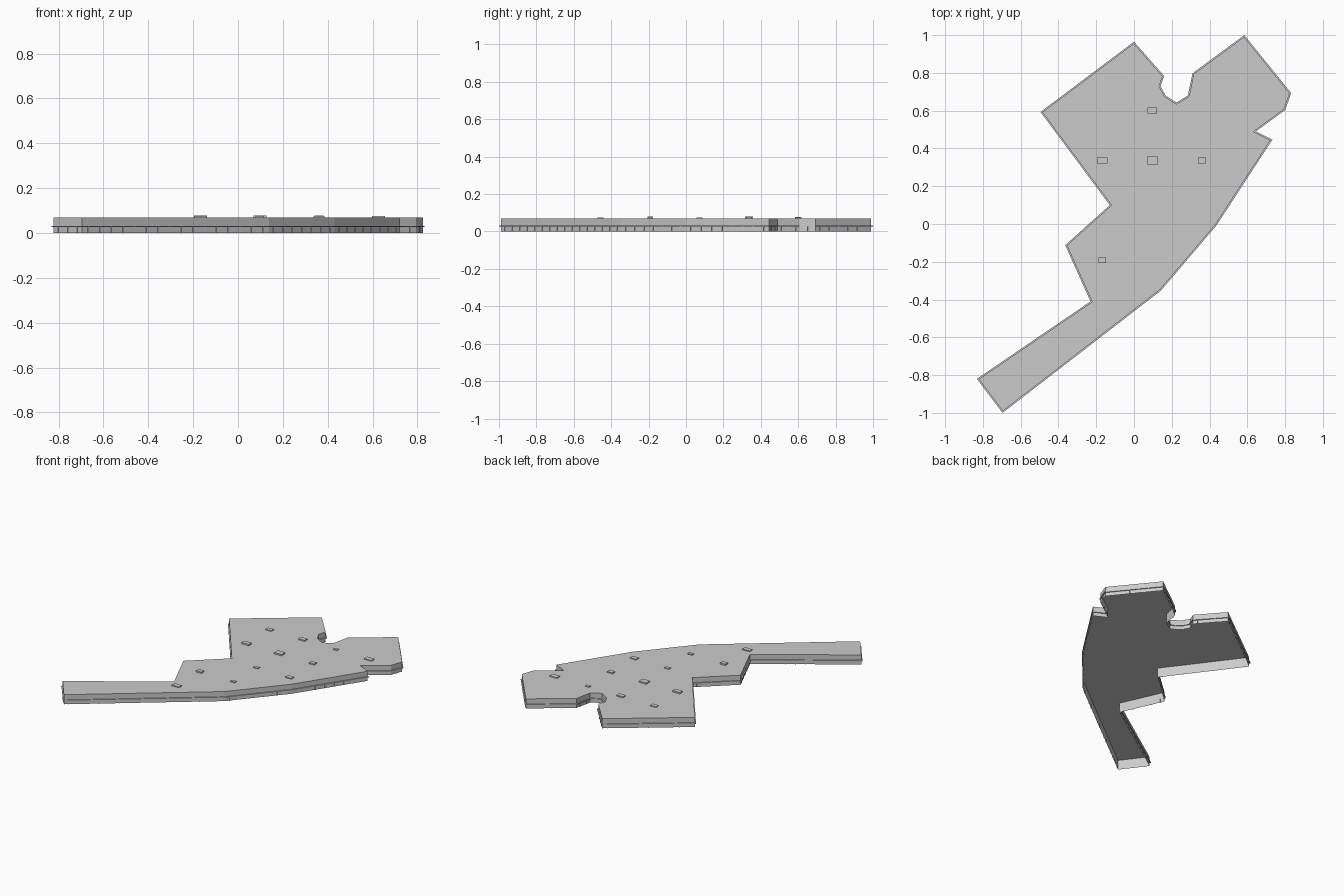
import bpy
import bmesh
import math
from mathutils import Vector

if "Cube" in bpy.data.objects:
    bpy.data.objects.remove(bpy.data.objects["Cube"])

ROOF, LEDGE_LOW, LEDGE_TOP = 0.069, 0.026, 0.032
INSET = 0.007

# Footprint at the ledge edge, clockwise from the north tip
EDGE = [Vector(p) for p in [
    (0.0, 0.965), (0.16, 0.783), (0.14, 0.73), (0.167, 0.68), (0.225, 0.643),
    (0.285, 0.68), (0.31, 0.798), (0.584, 1.0), (0.832, 0.693), (0.80, 0.603),
    (0.645, 0.49), (0.732, 0.446), (0.437, -0.007), (0.142, -0.353),
    (-0.696, -1.0), (-0.832, -0.82), (-0.23, -0.41), (-0.364, -0.112),
    (-0.128, 0.10), (-0.495, 0.593)]]
EDGE.reverse()


def outward(a, b):
    d = (b - a).normalized()
    return Vector((d.y, -d.x))


def inset(pts, dist):
    out = []
    for i, p in enumerate(pts):
        n1 = outward(pts[i - 1], p)
        n2 = outward(p, pts[(i + 1) % len(pts)])
        out.append(p - (n1 + n2) * dist / (1 + n1.dot(n2)))
    return out


def ring(bm, pts, z):
    return [bm.verts.new((p.x, p.y, z)) for p in pts]


def bridge(bm, low, high):
    n = len(low)
    for i in range(n):
        j = (i + 1) % n
        bm.faces.new((low[i], low[j], high[j], high[i]))


def box(bm, centre, size, angle=0.0):
    c, s = math.cos(angle), math.sin(angle)
    for v in bmesh.ops.create_cube(bm, size=1)["verts"]:
        x, y, z = (v.co[k] * size[k] for k in range(3))
        v.co = (centre[0] + x * c - y * s, centre[1] + x * s + y * c, centre[2] + z)


def finish(name, bm):
    mesh = bpy.data.meshes.new(name)
    bm.to_mesh(mesh)
    bm.free()
    obj = bpy.data.objects.new(name, mesh)
    bpy.context.collection.objects.link(obj)
    return obj


body = inset(EDGE, INSET)

# Walls and flat roof, open underneath
bm = bmesh.new()
bottom, top = ring(bm, body, 0), ring(bm, body, ROOF)
bridge(bm, bottom, top)
bm.faces.new(top)
finish("walls_and_roof", bm)

# Thin ledge running round the building
bm = bmesh.new()
rings = [ring(bm, body, LEDGE_LOW), ring(bm, EDGE, LEDGE_LOW),
         ring(bm, EDGE, LEDGE_TOP), ring(bm, body, LEDGE_TOP)]
for low, high in zip(rings, rings[1:]):
    bridge(bm, low, high)
finish("ledge", bm)

# Evenly spaced ground floor mullions on every wall
bm = bmesh.new()
for i, a in enumerate(body):
    b = body[(i + 1) % len(body)]
    count = max(1, round((b - a).length / 0.065))
    angle = math.atan2(b.y - a.y, b.x - a.x)
    for k in range(count):
        p = a.lerp(b, (k + 0.5) / count) + outward(a, b) * 0.001
        box(bm, (p.x, p.y, LEDGE_LOW / 2), (0.004, 0.004, LEDGE_LOW), angle)
finish("mullions", bm)

# Rooftop units: x, y, width, depth, top
UNITS = [
    (-0.168, 0.6, 0.045, 0.03, 0.075), (0.097, 0.6, 0.05, 0.032, 0.077),
    (0.361, 0.6, 0.032, 0.022, 0.074), (0.626, 0.6, 0.058, 0.035, 0.075),
    (-0.168, 0.336, 0.058, 0.032, 0.079), (0.097, 0.336, 0.058, 0.042, 0.079),
    (0.361, 0.336, 0.042, 0.032, 0.077), (0.097, 0.072, 0.037, 0.023, 0.074),
    (0.361, 0.072, 0.048, 0.032, 0.075), (-0.168, -0.192, 0.042, 0.03, 0.079),
    (0.097, -0.192, 0.037, 0.02, 0.075), (-0.168, -0.457, 0.058, 0.032, 0.076)]
bm = bmesh.new()
for x, y, w, d, t in UNITS:
    box(bm, (x, y, (ROOF + t) / 2), (w, d, t - ROOF))
finish("rooftop_units", bm)
